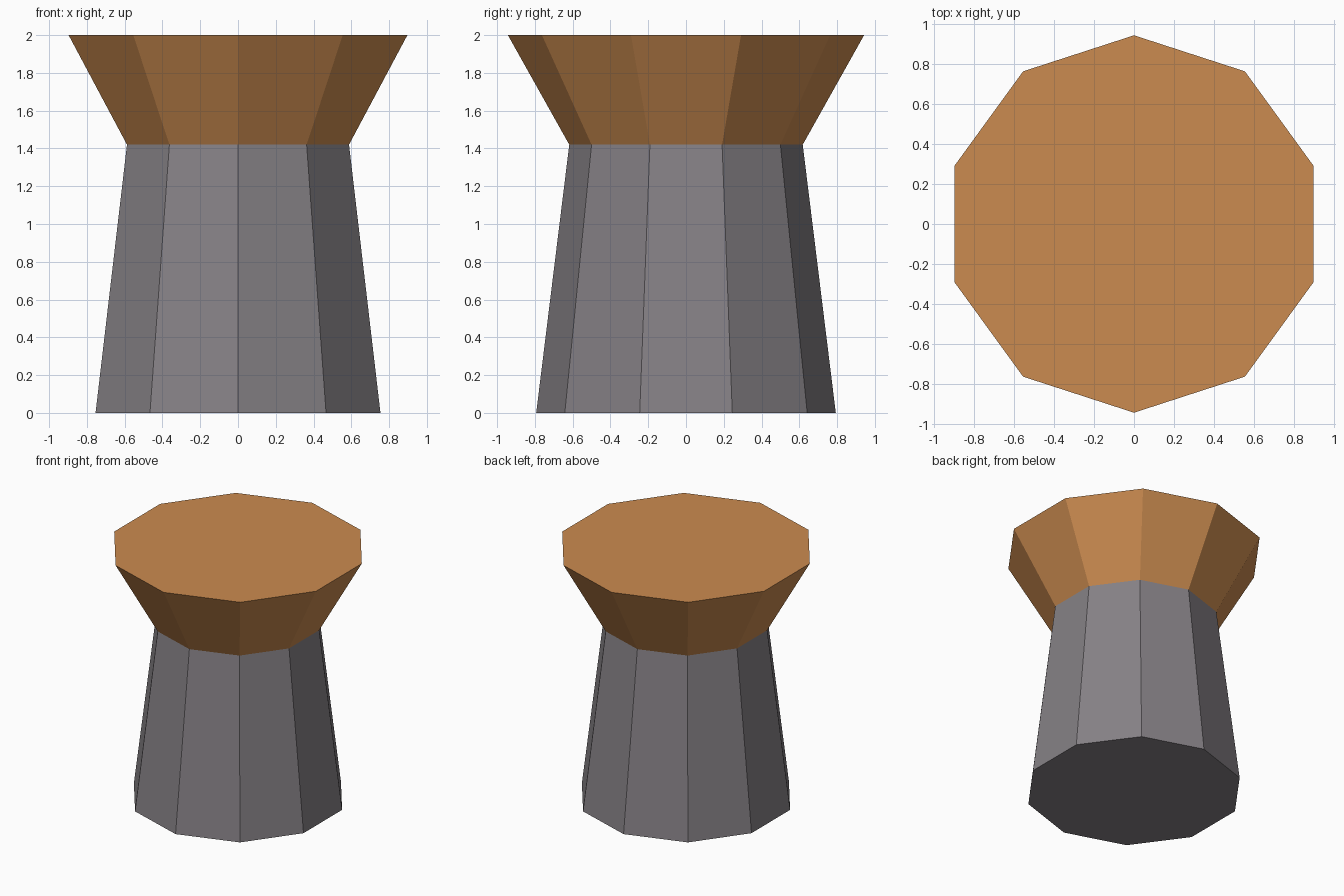
import bpy, bmesh, math

if "Cube" in bpy.data.objects:
    bpy.data.objects.remove(bpy.data.objects["Cube"])

SIDES = 10


def material(name, rgb):
    m = bpy.data.materials.new(name)
    m.diffuse_color = (*rgb, 1.0)
    m.use_nodes = True
    m.node_tree.nodes["Principled BSDF"].inputs["Base Color"].default_value = m.diffuse_color
    return m


def tapered_part(name, z0, r0, z1, r1, mat, cap):
    """Ten-sided flat-faced frustum with one outer cap ('bottom' or 'top')."""
    bm = bmesh.new()
    angles = [math.pi / 2 + math.tau * i / SIDES for i in range(SIDES)]
    low, high = ([bm.verts.new((r * math.cos(a), r * math.sin(a), z)) for a in angles]
                 for r, z in ((r0, z0), (r1, z1)))
    for i in range(SIDES):
        j = (i + 1) % SIDES
        bm.faces.new((low[i], low[j], high[j], high[i]))
    bm.faces.new(high if cap == "top" else low[::-1])
    mesh = bpy.data.meshes.new(name)
    bm.to_mesh(mesh)
    bm.free()
    mesh.materials.append(mat)
    obj = bpy.data.objects.new(name, mesh)
    bpy.context.collection.objects.link(obj)
    return obj


grey = material("warm grey", (0.235, 0.218, 0.235))
orange = material("copper orange", (0.60, 0.26, 0.08))

# Tapering pedestal, then the flared head sharing its waist ring
tapered_part("pedestal", 0.0, 0.793, 1.42, 0.618, grey, "bottom")
tapered_part("flared_head", 1.42, 0.618, 2.0, 0.943, orange, "top")
